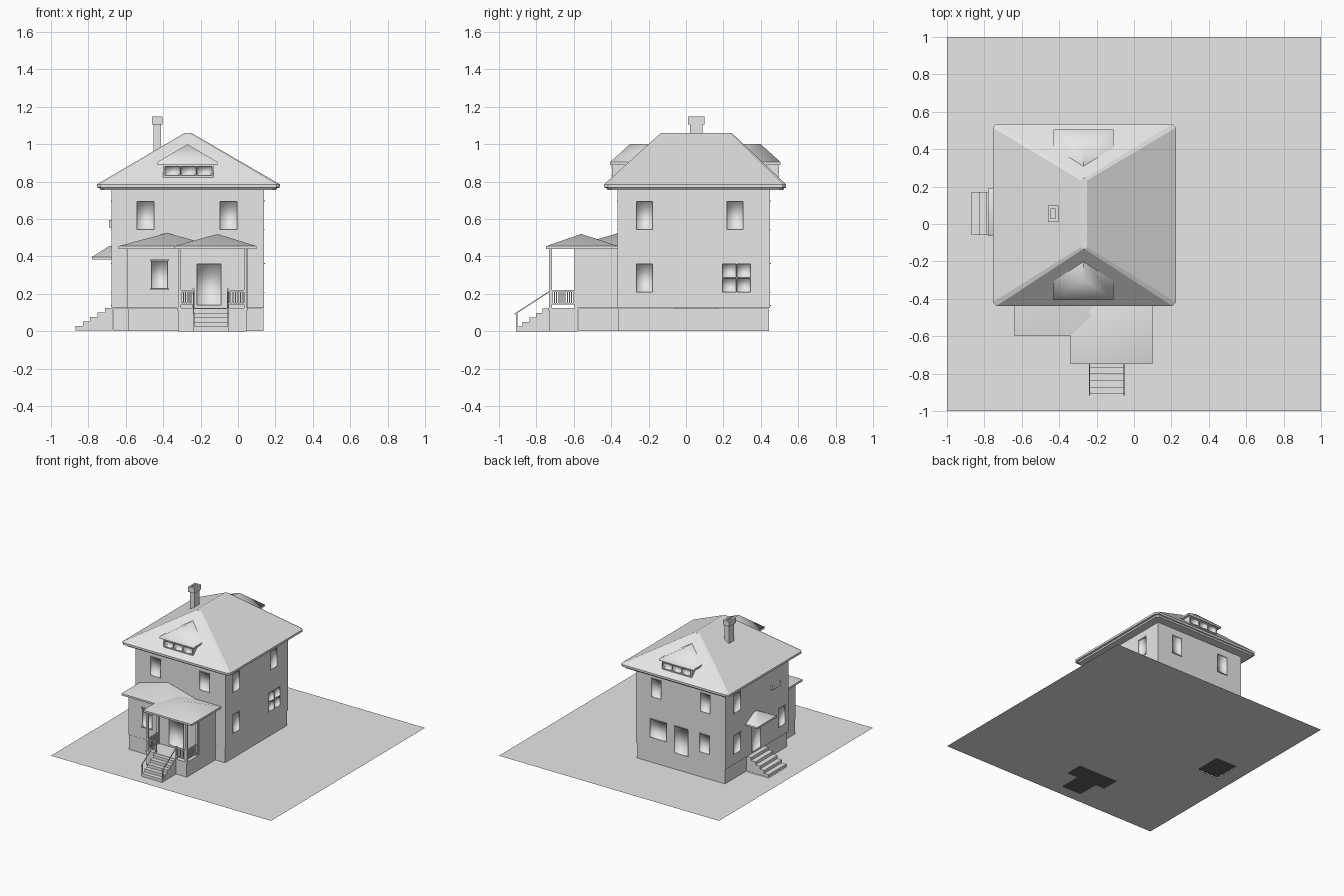
import bpy, bmesh, math
from mathutils import Vector

if "Cube" in bpy.data.objects:
    bpy.data.objects.remove(bpy.data.objects["Cube"])


def material(name, v):
    m = bpy.data.materials.new(name)
    m.diffuse_color = (v, v, v, 1)
    m.use_nodes = True
    m.node_tree.nodes["Principled BSDF"].inputs["Base Color"].default_value = m.diffuse_color
    return m


mat = material("light_grey", 0.8)
dark = material("dark_grey", 0.12)


def finish(name, bm):
    bmesh.ops.recalc_face_normals(bm, faces=bm.faces)
    me = bpy.data.meshes.new(name)
    bm.to_mesh(me)
    bm.free()
    ob = bpy.data.objects.new(name, me)
    bpy.context.collection.objects.link(ob)
    me.materials.append(mat)
    return ob


def dark_underside(ob):
    """Colour the faces that point straight down."""
    ob.data.materials.append(dark)
    for p in ob.data.polygons:
        if p.normal.z < -0.9:
            p.material_index = 1


def soften(ob, keep_sharp):
    """Smooth shading, except edges for which keep_sharp(edge) holds."""
    bm = bmesh.new()
    bm.from_mesh(ob.data)
    for f in bm.faces:
        f.smooth = True
    for e in bm.edges:
        e.smooth = not keep_sharp(e)
    bm.to_mesh(ob.data)
    bm.free()


def by_angle(deg):
    return lambda e: len(e.link_faces) != 2 or e.calc_face_angle(0) > math.radians(deg)


def add_box(bm, x0, x1, y0, y1, z0, z1):
    v = bmesh.ops.create_cube(bm, size=1)["verts"]
    for p in v:
        p.co = (x0 if p.co.x < 0 else x1, y0 if p.co.y < 0 else y1, z0 if p.co.z < 0 else z1)


def boxes(name, items):
    bm = bmesh.new()
    for it in items:
        add_box(bm, *it)
    return finish(name, bm)


def loft(name, rings, ch=0.0):
    """Stack of rectangles (x0, x1, y0, y1, z) joined into a closed hip shape, corners clipped by ch."""
    bm = bmesh.new()
    loops = []
    for x0, x1, y0, y1, z in rings:
        c = min(ch, (x1 - x0) / 3, (y1 - y0) / 3)
        pts = [(x0 + c, y0), (x1 - c, y0), (x1, y0 + c), (x1, y1 - c),
               (x1 - c, y1), (x0 + c, y1), (x0, y1 - c), (x0, y0 + c)]
        loops.append([bm.verts.new((x, y, z)) for x, y in pts])
    for a, b in zip(loops, loops[1:]):
        for i in range(8):
            j = (i + 1) % 8
            bm.faces.new((a[i], a[j], b[j], b[i]))
    bm.faces.new(loops[0])
    bm.faces.new(loops[-1])
    bmesh.ops.remove_doubles(bm, verts=bm.verts, dist=1e-5)
    return finish(name, bm)


def bar(name, a, b, w):
    """Square bar from point a to point b."""
    a, b = Vector(a), Vector(b)
    bm = bmesh.new()
    bmesh.ops.create_cube(bm, size=1)
    bmesh.ops.scale(bm, vec=(w, w, (b - a).length), verts=bm.verts)
    ob = finish(name, bm)
    ob.rotation_euler = (b - a).to_track_quat('Z', 'Y').to_euler()
    ob.location = (a + b) / 2


def place(side, at, u0, u1, z0, z1, d_in, d_out):
    """Box on a wall: side is the wall direction, at its plane, u the span along it."""
    s = -1 if side in "FL" else 1
    w = sorted((at - s * d_in, at + s * d_out))
    return (u0, u1, *w, z0, z1) if side in "FB" else (*w, u0, u1, z0, z1)


def cut_openings(wall, openings):
    """Recess openings (side, at, u0, u1, z0, z1, columns, rows) and add a thin sill and head."""
    cuts, trim = [], []
    for side, at, u0, u1, z0, z1, nc, nr in openings:
        g, t = 0.007, 0.004
        du, dz = (u1 - u0 + g) / nc, (z1 - z0 + g) / nr
        for i in range(nc):
            for j in range(nr):
                a, b = u0 + i * du, z0 + j * dz
                cuts.append(place(side, at, a, a + du - g, b, b + dz - g, 0.02, 0.03))
        for z in (z1, z0 - t):
            trim.append(place(side, at, u0 - t, u1 + t, z, z + t, 0.002, 0.004))
    cutter = boxes("opening_cutter", cuts)
    cutter.hide_render = True
    m = wall.modifiers.new("openings", 'BOOLEAN')
    m.operation, m.solver, m.object = 'DIFFERENCE', 'EXACT', cutter
    bpy.context.view_layer.objects.active = wall
    bpy.ops.object.modifier_apply(modifier=m.name)
    bpy.data.objects.remove(cutter)
    boxes(wall.name + "_trim", trim)
    # soft shading inside the recesses only: edges on an outer wall plane stay sharp
    lim = [(min(v.co[k] for v in wall.data.vertices), max(v.co[k] for v in wall.data.vertices)) for k in range(3)]
    outer = lambda p: any(abs(p[k] - lim[k][s]) < 1e-4 for k in range(3) for s in (0, 1))
    soften(wall, lambda e: outer((e.verts[0].co + e.verts[1].co) / 2))


def stairs(name, n, run, top, width, base=0.0):
    """Closed flight of steps descending along -y from the origin."""
    prof = [(0, base), (0, top)]
    for i in range(n):
        z = base + (top - base) * (n - i) / n
        prof += [(-run * i / n, z), (-run * (i + 1) / n, z)]
    prof.append((-run, base))
    prof = [p for i, p in enumerate(prof) if i == 0 or p != prof[i - 1]]
    bm = bmesh.new()
    L = [bm.verts.new((-width / 2, y, z)) for y, z in prof]
    R = [bm.verts.new((width / 2, y, z)) for y, z in prof]
    for i in range(len(prof)):
        j = (i + 1) % len(prof)
        bm.faces.new((L[i], L[j], R[j], R[i]))
    bm.faces.new(L)
    bm.faces.new(R)
    ob = finish(name, bm)
    dark_underside(ob)
    return ob


# Flat lot with openings under the porch and the steps
holes = [(-0.32, 0.045, -0.73, -0.58), (-0.237, -0.053, -0.91, -0.73), (-0.87, -0.67, -0.06, 0.17)]
xs = sorted({-1, 1, *[h[0] for h in holes], *[h[1] for h in holes]})
ys = sorted({-1, 1, *[h[2] for h in holes], *[h[3] for h in holes]})
bm = bmesh.new()
for x0, x1 in zip(xs, xs[1:]):
    for y0, y1 in zip(ys, ys[1:]):
        cx, cy = (x0 + x1) / 2, (y0 + y1) / 2
        if not any(h[0] < cx < h[1] and h[2] < cy < h[3] for h in holes):
            bm.faces.new([bm.verts.new((x, y, 0)) for x, y in ((x0, y0), (x1, y0), (x1, y1), (x0, y1))])
bmesh.ops.remove_doubles(bm, verts=bm.verts, dist=1e-5)
finish("lot", bm)

# Main house
boxes("foundation", [(-0.665, 0.135, -0.36, 0.443, 0.001, 0.122), (-0.586, 0.046, -0.576, -0.35, 0.001, 0.122)])
walls = boxes("house_walls", [(-0.675, 0.14, -0.365, 0.45, 0.125, 0.77)])
up, low = (0.545, 0.695), (0.21, 0.36)
cut_openings(walls, [
    ("F", -0.365, -0.54, -0.45, *up, 1, 1), ("F", -0.365, -0.095, -0.005, *up, 1, 1),
    ("R", 0.14, -0.265, -0.18, *up, 1, 1), ("R", 0.14, 0.22, 0.305, *up, 1, 1),
    ("R", 0.14, -0.265, -0.18, *low, 1, 1), ("R", 0.14, 0.195, 0.345, *low, 2, 2),
    ("B", 0.45, -0.535, -0.445, *up, 1, 1), ("B", 0.45, -0.09, 0.0, *up, 1, 1),
    ("B", 0.45, -0.53, -0.44, *low, 1, 1), ("B", 0.45, -0.14, 0.01, *low, 1, 1),
    ("B", 0.45, -0.335, -0.21, 0.14, 0.36, 1, 1),
    ("L", -0.675, 0.255, 0.345, *up, 1, 1), ("L", -0.675, 0.255, 0.345, *low, 1, 1),
    ("L", -0.675, -0.32, -0.24, *low, 1, 1), ("L", -0.675, 0.0, 0.11, 0.14, 0.36, 1, 1),
])
boxes("side_small_window", [(-0.69, -0.67, -0.24, -0.14, 0.555, 0.595)])

# Main hip roof with eave fascia
loft("main_roof", [(-0.735, 0.205, -0.42, 0.52, 0.755), (-0.74, 0.21, -0.425, 0.525, 0.766),
                   (-0.755, 0.225, -0.438, 0.535, 0.768), (-0.755, 0.225, -0.438, 0.535, 0.785),
                   (-0.285, -0.25, -0.135, 0.245, 1.06)], 0.02)

# Front and back dormers, mirrored about y = 0.05
for name, side in (("front", "F"), ("back", "B")):
    my = (lambda a, b: (a, b)) if side == "F" else (lambda a, b: (0.1 - b, 0.1 - a))
    body = boxes(name + "_dormer_box", [(-0.4, -0.13, *my(-0.396, -0.2), 0.815, 0.895)])
    cut_openings(body, [(side, -0.396 if side == "F" else 0.496, -0.39, -0.14, 0.833, 0.88, 3, 1)])
    roof = loft(name + "_dormer_roof", [(-0.43, -0.11, *my(-0.405, -0.18), 0.89),
                                        (-0.43, -0.11, *my(-0.405, -0.18), 0.905),
                                        (-0.27, -0.27, *my(-0.30, -0.18), 1.0)])
    soften(roof, by_angle(58))

# Chimney with hollow cap
boxes("chimney", [(-0.453, -0.413, 0.022, 0.088, 0.85, 1.12)])
boxes("chimney_cap", [(-0.461, -0.447, 0.012, 0.098, 1.105, 1.147), (-0.419, -0.405, 0.012, 0.098, 1.105, 1.147),
                      (-0.447, -0.419, 0.012, 0.03, 1.105, 1.147), (-0.447, -0.419, 0.08, 0.098, 1.105, 1.147)])

# Enclosed front room and its two hip roofs
room = boxes("front_room", [(-0.59, 0.05, -0.58, -0.36, 0.125, 0.45)])
cut_openings(room, [("F", -0.58, -0.463, -0.377, 0.228, 0.375, 1, 1),
                    ("F", -0.58, -0.22, -0.09, 0.14, 0.36, 1, 1)])
boxes("front_window_sill", [(-0.47, -0.37, -0.59, -0.58, z, z + 0.008) for z in (0.22, 0.376)])
roofs = [loft("front_room_roof", [(-0.64, -0.12, -0.60, -0.36, 0.44), (-0.64, -0.12, -0.60, -0.36, 0.455),
                                  (-0.38, -0.38, -0.362, -0.36, 0.525)]),
         loft("porch_roof", [(-0.34, 0.10, -0.748, -0.36, 0.44), (-0.34, 0.10, -0.748, -0.36, 0.455),
                             (-0.11, -0.11, -0.56, -0.56, 0.52)])]
for r in roofs:
    soften(r, by_angle(40))

# Porch base, posts and railings with balusters
boxes("porch_deck", [(-0.325, 0.05, -0.735, -0.581, 0.112, 0.125)])
dark_underside(boxes("porch_base", [(-0.32, 0.045, -0.73, -0.58, 0.0, 0.112)]))
rails = []
for x in (-0.314, 0.04):
    boxes("porch_post", [(x - 0.008, x + 0.008, y - 0.008, y + 0.008, 0.125, 0.445) for y in (-0.725, -0.588)])
    rails += [(x - 0.004, x + 0.004, -0.725, -0.588, z, z + 0.01) for z in (0.142, 0.21)]
    rails += [(x - 0.003, x + 0.003, y - 0.003, y + 0.003, 0.145, 0.212)
              for y in [-0.715 + 0.0115 * i for i in range(11)]]
for x0, x1 in ((-0.314, -0.235), (-0.055, 0.04)):
    rails += [(x0, x1, -0.729, -0.721, z, z + 0.01) for z in (0.142, 0.21)]
    rails += [(x - 0.003, x + 0.003, -0.728, -0.722, 0.145, 0.212)
              for x in [x0 + (x1 - x0) * i / 7 for i in range(1, 7)]]
boxes("porch_railing", rails)

# Front steps with handrails
steps = stairs("front_steps", 5, 0.18, 0.122, 0.185)
steps.location = (-0.145, -0.73, 0)
for x in (-0.237, -0.053):
    boxes("stair_newel", [(x - 0.005, x + 0.005, -0.73, -0.72, 0.125, 0.228),
                          (x - 0.004, x + 0.004, -0.908, -0.9, 0, 0.1)])
    bar("stair_handrail", (x, -0.915, 0.092), (x, -0.725, 0.216), 0.006)

# Side entrance steps and hood
side = stairs("side_steps", 5, 0.2, 0.125, 0.23, 0.003)
side.rotation_euler.z = -math.pi / 2
side.location = (-0.67, 0.055, 0)
hood = loft("side_hood", [(-0.78, -0.67, -0.065, 0.19, 0.385), (-0.78, -0.67, -0.065, 0.19, 0.398),
                          (-0.69, -0.67, 0.045, 0.08, 0.455)])
soften(hood, by_angle(50))
